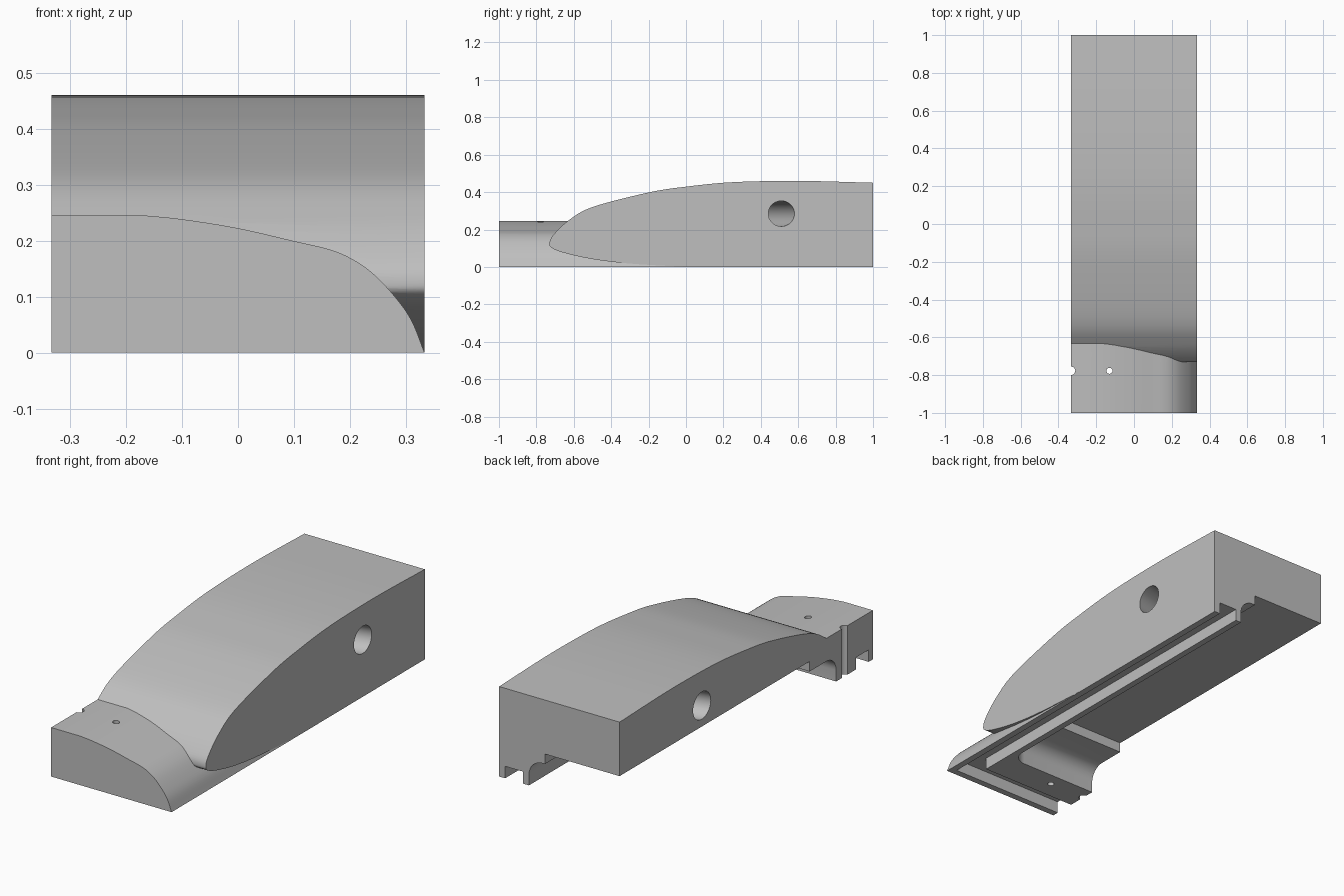
import bpy, bmesh, math
from mathutils import Vector, Matrix

cube = bpy.data.objects.get("Cube")
if cube:
    bpy.data.objects.remove(cube, do_unlink=True)

W = 0.333  # half width

grey = bpy.data.materials.new("plain grey")
grey.use_nodes = True
colour = (0.52, 0.52, 0.52, 1)
grey.diffuse_color = colour
grey.node_tree.nodes["Principled BSDF"].inputs["Base Color"].default_value = colour


def add_object(name, bm):
    bmesh.ops.recalc_face_normals(bm, faces=bm.faces)
    mesh = bpy.data.meshes.new(name)
    bm.to_mesh(mesh)
    bm.free()
    mesh.materials.append(grey)
    ob = bpy.data.objects.new(name, mesh)
    bpy.context.collection.objects.link(ob)
    return ob


def smooth_path(points, steps=6):
    """Smooth curve through the points."""
    p = [Vector(q) for q in points]
    p = [2 * p[0] - p[1]] + p + [2 * p[-1] - p[-2]]
    out = []
    for a, b, c, d in zip(p, p[1:], p[2:], p[3:]):
        for i in range(steps):
            t = i / steps
            out.append(0.5 * (2 * b + (c - a) * t + (2 * a - 5 * b + 4 * c - d) * t * t
                              + (3 * b - a - 3 * c + d) * t ** 3))
    return out + [p[-2]]


def extrude(name, points, shift):
    bm = bmesh.new()
    face = bm.faces.new([bm.verts.new(p) for p in points])
    ext = bmesh.ops.extrude_face_region(bm, geom=[face])
    verts = [v for v in ext["geom"] if isinstance(v, bmesh.types.BMVert)]
    bmesh.ops.translate(bm, verts=verts, vec=shift)
    return add_object(name, bm)


def box(name, low, high, round_edges=None, radius=0.0):
    bm = bmesh.new()
    bmesh.ops.create_cube(bm, size=1)
    lo, hi = Vector(low), Vector(high)
    for v in bm.verts:
        v.co = Vector([l + (h - l) * (c + 0.5) for l, h, c in zip(lo, hi, v.co)])
    if round_edges:
        edges = [e for e in bm.edges if round_edges((e.verts[0].co + e.verts[1].co) / 2)]
        bmesh.ops.bevel(bm, geom=edges, offset=radius, segments=8, profile=0.5, affect="EDGES")
    return add_object(name, bm)


def rod(name, start, end, radius):
    a, b = Vector(start), Vector(end)
    bm = bmesh.new()
    turn = (b - a).to_track_quat("Z", "Y").to_matrix().to_4x4()
    bmesh.ops.create_cone(bm, cap_ends=True, segments=40, radius1=radius, radius2=radius,
                          depth=(b - a).length, matrix=Matrix.Translation((a + b) / 2) @ turn)
    return add_object(name, bm)


def combine(target, other, operation):
    mod = target.modifiers.new(other.name, "BOOLEAN")
    mod.operation, mod.solver, mod.object = operation, "EXACT", other
    bpy.context.view_layer.objects.active = target
    bpy.ops.object.modifier_apply(modifier=mod.name)
    bpy.data.objects.remove(other, do_unlink=True)


# Main block with a wing-like side profile
side = smooth_path([(0, 0), (-0.3, 0.018), (-0.5, 0.042), (-0.65, 0.075), (-0.715, 0.1),
                    (-0.73, 0.125), (-0.71, 0.17), (-0.63, 0.247), (-0.5, 0.32), (-0.2, 0.398),
                    (0, 0.429), (0.25, 0.453), (0.6, 0.46), (1, 0.45)])
body = extrude("curved_block", [(-W, q.x, q.y) for q in side] + [(-W, 1, 0)], (2 * W, 0, 0))

# Low front ledge with a rounded shoulder
shoulder = smooth_path([(-0.17, 0.245), (-0.1, 0.238), (0, 0.222), (0.1, 0.199), (0.16, 0.185),
                        (0.2, 0.169), (0.24, 0.142), (0.28, 0.1), (0.31, 0.057), (W, 0)])
ledge = extrude("front_ledge",
                [(-W, -1, 0), (-W, -1, 0.245)] + [(q.x, -1, q.y) for q in shoulder], (0, 1.3, 0))
combine(body, ledge, "UNION")

# Underside: deep recess, rounded recess, and the groove along the rim
far = 1.2
deep = box("deep_recess", (-far, -0.5, -1), (0.08, far, 0.18))
rounded = box("rounded_recess", (-far, -0.71, -1), (0.168, far, 0.13),
              lambda m: (m.z > 0.1 and (m.x > 0.1 or m.y < -0.7)) or (m.x > 0.1 and m.y < -0.7),
              0.075)
side_groove = box("side_groove", (0.2, -0.967, -1), (0.3, far, 0.06))
front_groove = box("front_groove", (-far, -0.967, -1), (0.3, -0.867, 0.06))

# Slanted cross hole and the two pin holes
cross_hole = rod("cross_hole", (W * 2, 0.59, 0.285), (-W * 2, 0.27, 0.285), 0.068)
pin_hole = rod("pin_hole", (-0.13, -0.777, -1), (-0.13, -0.777, 1), 0.016)
edge_hole = rod("edge_hole", (-W, -0.777, -1), (-W, -0.777, 1), 0.022)

for cutter in (deep, rounded, side_groove, front_groove, cross_hole, pin_hole, edge_hole):
    combine(body, cutter, "DIFFERENCE")

# Smooth the curved faces, keep the corners sharp
bpy.ops.object.select_all(action="DESELECT")
body.select_set(True)
bpy.context.view_layer.objects.active = body
bpy.ops.object.shade_smooth_by_angle(angle=math.radians(25))
